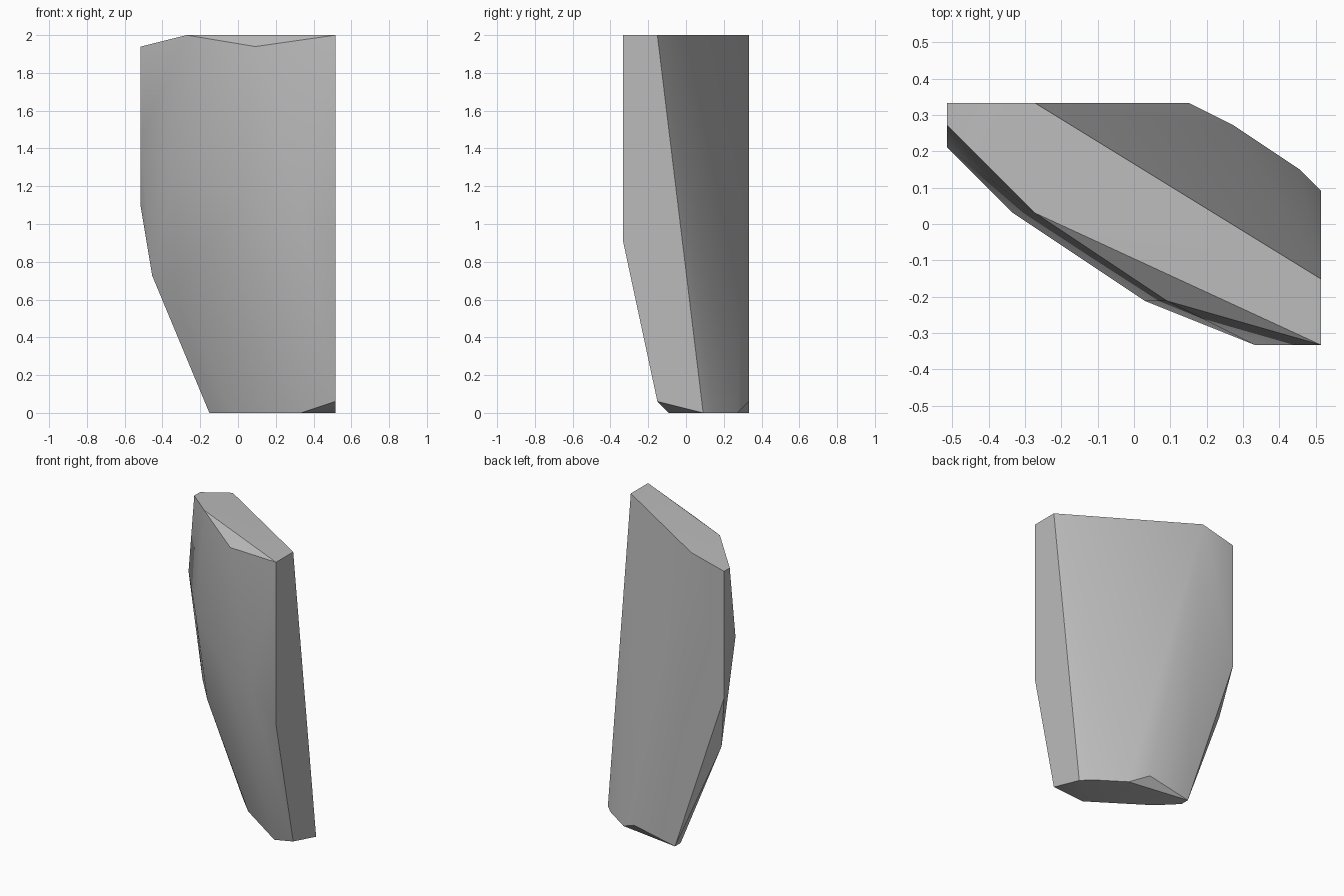
import bpy
import bmesh
from math import radians

default_cube = bpy.data.objects.get("Cube")
if default_cube:
    bpy.data.objects.remove(default_cube, do_unlink=True)

STEP = 1 / 33  # spacing of the modelling grid

# Corner rings of the faceted slab, in grid steps
top_rim = [(17, -11, 66), (17, -5, 66), (-9, 11, 66), (-9, 1, 66),
           (3, -7, 64), (-17, 9, 64), (-17, 11, 64)]
belly_ring = [(17, -11, 30), (11, -11, 36), (1, -7, 38), (-11, 1, 42),
              (-17, 7, 48), (-17, 11, 36)]
lower_side = [(-15, 9, 24), (-11, 5, 22)]
base_ring = [(17, -5, 2), (17, 3, 0), (15, 5, 0), (9, 9, 0), (5, 11, 2),
             (-5, 11, 0), (-5, 9, 0), (-1, 5, 0), (11, -3, 0)]


def make_material(name, color):
    material = bpy.data.materials.new(name)
    material.use_nodes = True
    material.diffuse_color = color
    shader = next(n for n in material.node_tree.nodes if n.type == 'BSDF_PRINCIPLED')
    shader.inputs["Base Color"].default_value = color
    return material


def make_convex_solid(name, corners, material):
    """Wrap a tight faceted skin around the corner points."""
    bm = bmesh.new()
    for corner in corners:
        bm.verts.new([c * STEP for c in corner])
    hull = bmesh.ops.convex_hull(bm, input=bm.verts)
    loose = {v for v in hull["geom_interior"] + hull["geom_unused"]
             if isinstance(v, bmesh.types.BMVert)}
    bmesh.ops.delete(bm, geom=list(loose), context='VERTS')
    # Merge coplanar triangles into clean flat faces
    bmesh.ops.dissolve_limit(bm, angle_limit=radians(1), verts=bm.verts, edges=bm.edges)
    bmesh.ops.recalc_face_normals(bm, faces=bm.faces)
    mesh = bpy.data.meshes.new(name)
    bm.to_mesh(mesh)
    bm.free()
    mesh.materials.append(material)
    solid = bpy.data.objects.new(name, mesh)
    bpy.context.collection.objects.link(solid)
    return solid


# Faceted slab with soft shading across the shallow bends
grey = make_material("stone grey", (0.5, 0.5, 0.5, 1))
slab = make_convex_solid("faceted_slab", top_rim + belly_ring + lower_side + base_ring, grey)
bpy.ops.object.select_all(action='DESELECT')
slab.select_set(True)
bpy.context.view_layer.objects.active = slab
bpy.ops.object.shade_smooth_by_angle(angle=radians(30))
